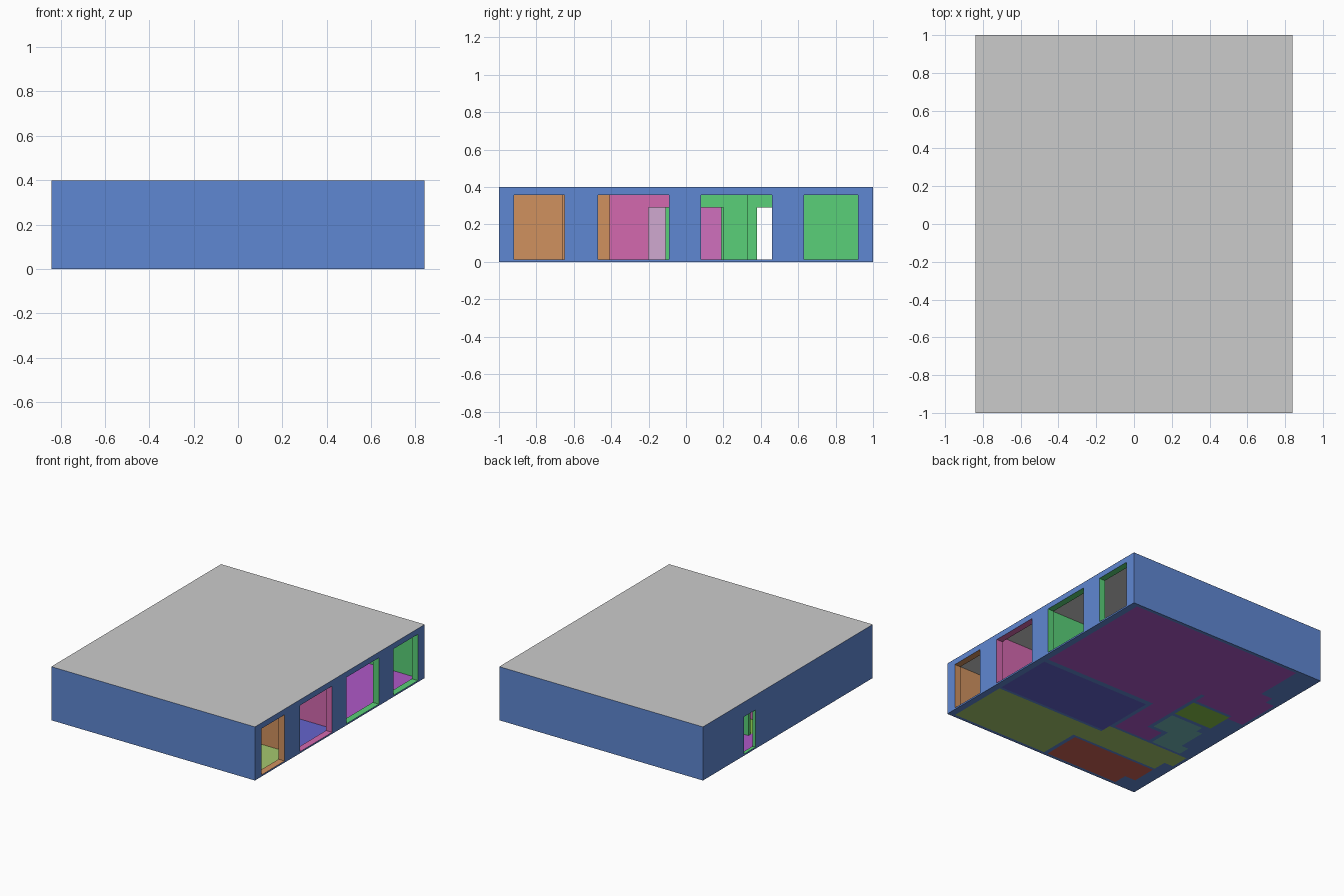
import bpy, bmesh

if "Cube" in bpy.data.objects:
    bpy.data.objects.remove(bpy.data.objects["Cube"])

H = 0.4


def material(name, rgb):
    m = bpy.data.materials.new(name)
    m.diffuse_color = [((c / 255 + 0.055) / 1.055) ** 2.4 for c in rgb] + [1]
    m.use_nodes = True
    m.node_tree.nodes["Principled BSDF"].inputs["Base Color"].default_value = m.diffuse_color
    return m


def prism(name, pts, z0, z1, mat=None):
    """Flat polygon, extruded upward when z1 > z0."""
    bm = bmesh.new()
    face = bm.faces.new([bm.verts.new((x, y, z0)) for x, y in pts])
    if z1 > z0:
        new = bmesh.ops.extrude_face_region(bm, geom=[face])["geom"]
        verts = [g for g in new if isinstance(g, bmesh.types.BMVert)]
        bmesh.ops.translate(bm, vec=(0, 0, z1 - z0), verts=verts)
        bmesh.ops.recalc_face_normals(bm, faces=bm.faces)
    elif face.normal.z < 0:
        face.normal_flip()
    mesh = bpy.data.meshes.new(name)
    bm.to_mesh(mesh)
    bm.free()
    if mat:
        mesh.materials.append(mat)
    ob = bpy.data.objects.new(name, mesh)
    bpy.context.collection.objects.link(ob)
    return ob


def rect(x0, x1, y0, y1):
    return [(x0, y0), (x1, y0), (x1, y1), (x0, y1)]


# Rooms: outline, floor colour, wall colour
rooms = {
    "living_room": ([(.79, .02), (.79, .975), (-.64, .975), (-.64, .6), (-.74, .6),
                     (-.74, .53), (-.815, .53), (-.815, .19), (-.68, .19), (-.68, .235),
                     (-.36, .235), (-.36, .33), (-.33, .33), (-.33, -.25), (-.46, -.25),
                     (-.46, -.39), (-.155, -.39), (-.155, .02)],
                    (175, 88, 200), (90, 208, 120)),
    "middle_room": (rect(-.125, .79, -.48, -.02), (100, 100, 205), (212, 105, 175)),
    "corner_room": ([(.79, -.975), (.79, -.5), (-.125, -.5), (-.125, -.41), (-.815, -.41),
                     (-.815, -.555), (-.74, -.555), (-.74, -.66), (-.01, -.66), (-.01, -.975)],
                    (165, 200, 110), (208, 145, 95)),
    "small_room": ([(-.04, -.68), (-.74, -.68), (-.74, -.87), (-.65, -.87),
                    (-.65, -.975), (-.04, -.975)], (205, 100, 85), (195, 195, 95)),
    "store_room": (rect(-.68, -.36, .01, .21), (135, 195, 75), (208, 112, 190)),
    "bathroom": ([(-.36, -.02), (-.63, -.02), (-.63, -.08), (-.68, -.08), (-.68, -.3),
                  (-.74, -.3), (-.74, -.39), (-.49, -.39), (-.49, -.22), (-.36, -.22)],
                 (115, 185, 185), (208, 168, 208)),
}

# Solid wall block, hollowed out by the rooms
walls = prism("walls", rect(-.84, .84, -1, 1), 0, H - 0.0005,
              material("wall_blue", (95, 135, 210)))
cutters, paint = [], {}
for name, (pts, floor_rgb, wall_rgb) in rooms.items():
    paint[name] = material(name + "_paint", wall_rgb)
    prism(name + "_floor", pts, 0, 0, material(name + "_floor", floor_rgb))
    cutters.append(prism(name + "_cut", pts, -.1, .6, paint[name]))

# Windows in the right wall
for y0, y1, room in [(-.92, -.65, "corner_room"), (-.47, -.09, "middle_room"),
                     (.08, .46, "living_room"), (.63, .92, "living_room")]:
    cutters.append(prism("window_cut", rect(.76, .9, y0, y1), .012, .357, paint[room]))

# Doorways
for x0, x1, y0, y1, room in [(-.9, -.8, .38, .515, "living_room"),
                             (-.37, -.32, .075, .2, "living_room"),
                             (-.37, -.32, -.2, -.11, "living_room"),
                             (-.17, -.11, -.2, -.08, "middle_room"),
                             (-.37, -.25, -.43, -.37, "living_room"),
                             (-.55, -.43, -.7, -.64, "corner_room")]:
    cutters.append(prism("door_cut", rect(x0, x1, y0, y1), .012, .29, paint[room]))

for c in cutters:
    mod = walls.modifiers.new("cut", "BOOLEAN")
    mod.operation = "DIFFERENCE"
    mod.solver = "EXACT"
    mod.material_mode = "TRANSFER"
    mod.object = c

# Apply the cuts and drop the helpers
bpy.context.view_layer.update()
done = bpy.data.meshes.new_from_object(
    walls.evaluated_get(bpy.context.evaluated_depsgraph_get()))
walls.modifiers.clear()
walls.data = done
for c in cutters:
    bpy.data.objects.remove(c)

# Flat ceiling sheet over everything
prism("ceiling", rect(-.84, .84, -1, 1), H, H)
